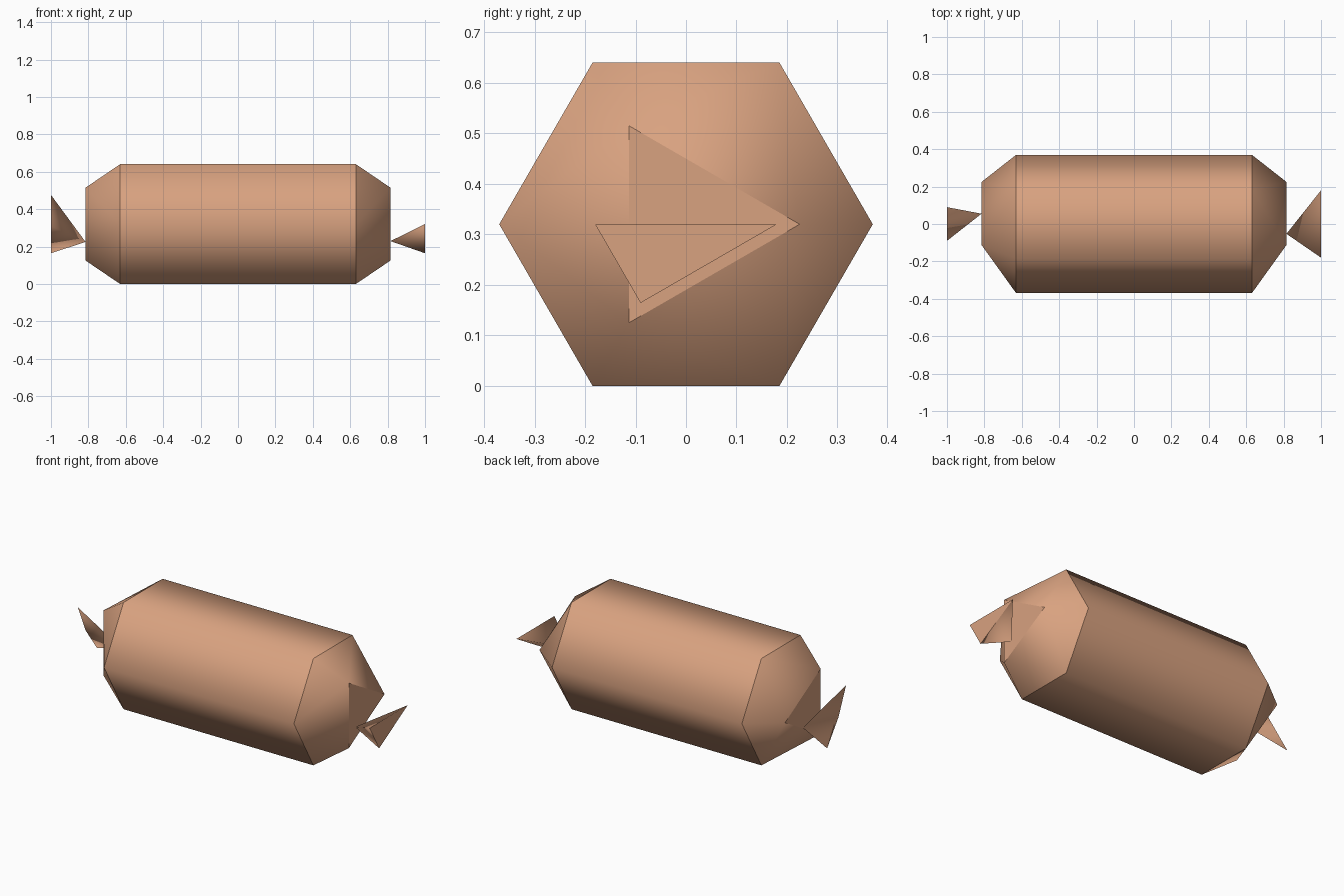
import bpy, bmesh
from math import cos, sin, radians
from mathutils import Vector

cube = bpy.data.objects.get("Cube")
if cube:
    bpy.data.objects.remove(cube)

MID = 0.32  # height of the long axis

skin = bpy.data.materials.new("sausage_skin")
skin.use_nodes = True
colour = (0.69, 0.36, 0.215, 1)
skin.diffuse_color = colour
skin.node_tree.nodes["Principled BSDF"].inputs["Base Color"].default_value = colour


def polar(x, radius, angle):
    """Point around the long axis."""
    a = radians(angle)
    return Vector((x, radius * cos(a), MID + radius * sin(a)))


def finish(name, bm):
    """Smooth the skin, but keep every cross-section edge sharp."""
    bmesh.ops.recalc_face_normals(bm, faces=bm.faces)
    for f in bm.faces:
        f.smooth = True
    for e in bm.edges:
        e.smooth = abs(e.verts[0].co.x - e.verts[1].co.x) > 0.001
    mesh = bpy.data.meshes.new(name)
    bm.to_mesh(mesh)
    bm.free()
    mesh.materials.append(skin)
    obj = bpy.data.objects.new(name, mesh)
    bpy.context.collection.objects.link(obj)


# Six-sided body narrowing to a triangular cap at each end
bm = bmesh.new()
rings = {}
for side in (-1, 1):
    ring = [bm.verts.new(polar(side * 0.63, 0.37, 60 * k)) for k in range(6)]
    cap = [bm.verts.new(polar(side * 0.815, 0.225, 120 * k)) for k in range(3)]
    rings[side] = ring
    bm.faces.new(cap)
    for k in range(3):
        a, b = cap[k], cap[(k + 1) % 3]
        h0, h1, h2 = (ring[(2 * k + j) % 6] for j in range(3))
        for tri in ((h0, h1, a), (h1, h2, b), (a, h1, b)):
            bm.faces.new(tri)
for k in range(6):
    j = (k + 1) % 6
    bm.faces.new((rings[-1][k], rings[-1][j], rings[1][j], rings[1][k]))
finish("body", bm)


def tail(name, tip, base):
    """Three-sided knot of skin flaring outward from its tip."""
    bm = bmesh.new()
    t = bm.verts.new(tip)
    b = [bm.verts.new(p) for p in base]
    bm.faces.new(b)
    for k in range(3):
        bm.faces.new((t, b[k], b[(k + 1) % 3]))
    finish(name, bm)


tail("left_tail", polar(0.815, 0.105, 240),
     [polar(1, 0.18, a) for a in (0, 180, 240)])
# The other tail is nearly flat
tail("right_tail", polar(-0.815, 0.11, 300),
     [polar(-1, 0.18, 120), polar(-1, 0.18, 300), polar(-1, 0.02, 210)])
